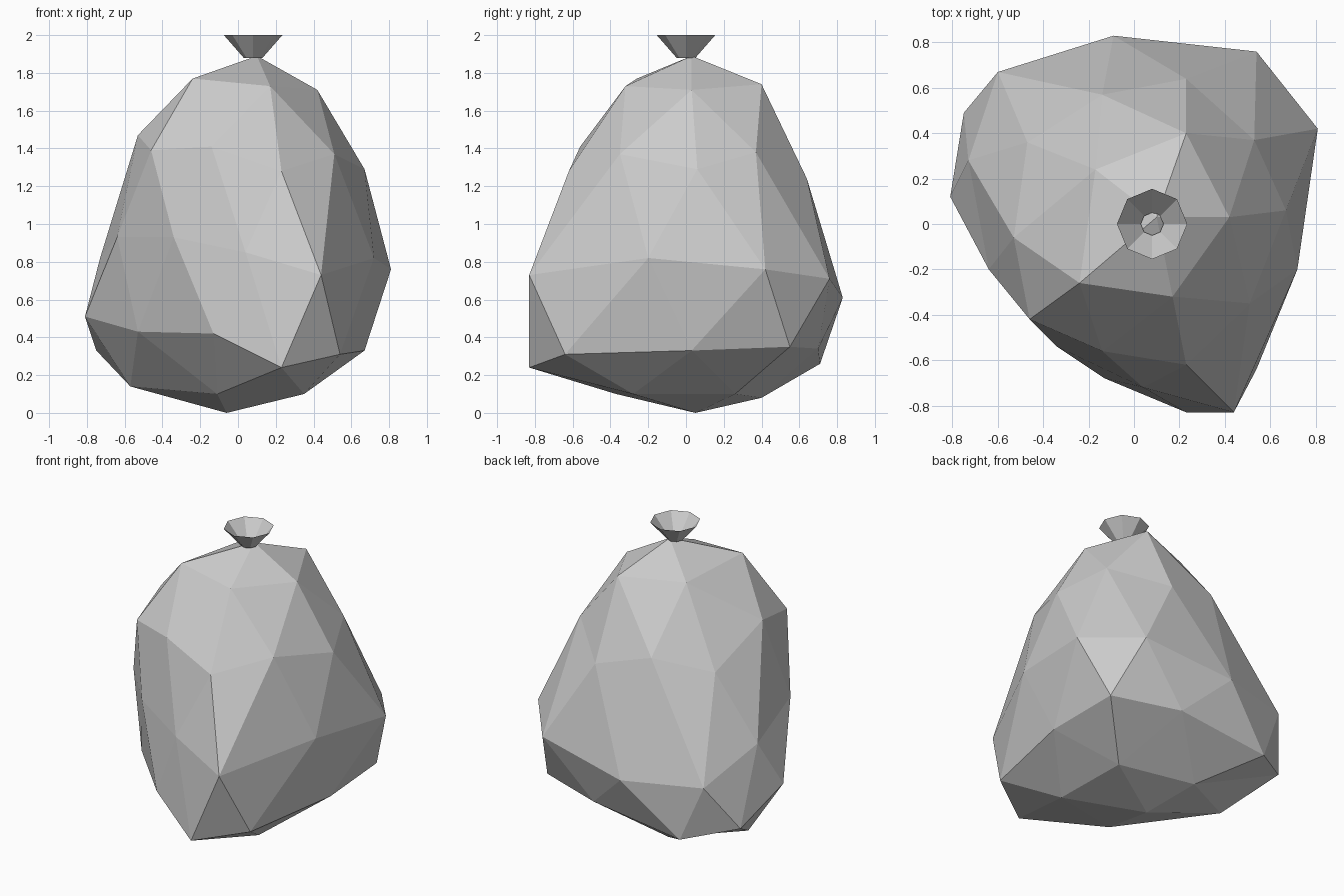
import bpy, bmesh
from math import atan2, pi

if "Cube" in bpy.data.objects:
    bpy.data.objects.remove(bpy.data.objects["Cube"])

# Sack body: an icosphere whose rings of vertices are pulled to a lumpy shape.
# Each ring runs counter-clockwise from the -x side.
peak = [(.10, .03, 1.89)]
shoulder = [(-.24, -.26, 1.77), (.17, -.32, 1.73), (.42, .03, 1.71),
            (.23, .40, 1.74), (-.17, .24, 1.74)]
upper = [(-.53, -.06, 1.47), (-.46, -.42, 1.39), (-.14, -.56, 1.41),
         (.23, -.62, 1.28), (.51, -.35, 1.37), (.67, .06, 1.29),
         (.53, .37, 1.38), (.23, .64, 1.24), (-.14, .57, 1.35), (-.47, .36, 1.26)]
belly = [(-.64, -.20, .93), (-.34, -.54, .93), (.04, -.72, .85),
         (.44, -.83, .73), (.72, -.20, .82), (.81, .42, .76),
         (.54, .76, .71), (-.09, .83, .61), (-.60, .67, .63), (-.73, .28, .82)]
lower = [(-.81, .12, .51), (-.53, -.27, .43), (-.13, -.68, .42),
         (.23, -.83, .24), (.54, -.64, .31), (.67, .03, .33),
         (.65, .55, .35), (.20, .70, .34), (-.45, .71, .26), (-.75, .49, .33)]
base = [(-.57, .15, .14), (-.11, -.37, .10), (.35, -.28, .10),
        (.34, .26, .10), (-.15, .40, .08)]
bottom = [(-.06, .05, 0)]


def finish(name, bm):
    bmesh.ops.recalc_face_normals(bm, faces=bm.faces)
    mesh = bpy.data.meshes.new(name)
    bm.to_mesh(mesh)
    bm.free()
    obj = bpy.data.objects.new(name, mesh)
    bpy.context.collection.objects.link(obj)
    return obj


bm = bmesh.new()
bmesh.ops.create_icosphere(bm, subdivisions=2, radius=1)
verts = sorted(bm.verts, key=lambda v: -v.co.z)
start = 0
for ring in (peak, shoulder, upper, belly, lower, base, bottom):
    group = verts[start:start + len(ring)]
    start += len(ring)
    group.sort(key=lambda v: (atan2(v.co.y, v.co.x) + pi + .1) % (2 * pi))
    for v, co in zip(group, ring):
        v.co = co
finish("sack_body", bm)

# Flared, open neck above the tie
bm = bmesh.new()
bmesh.ops.create_cone(bm, cap_ends=False, segments=8, radius1=.05, radius2=.155, depth=.12)
bmesh.ops.translate(bm, verts=bm.verts, vec=(.08, 0, 1.94))
finish("sack_neck", bm)
